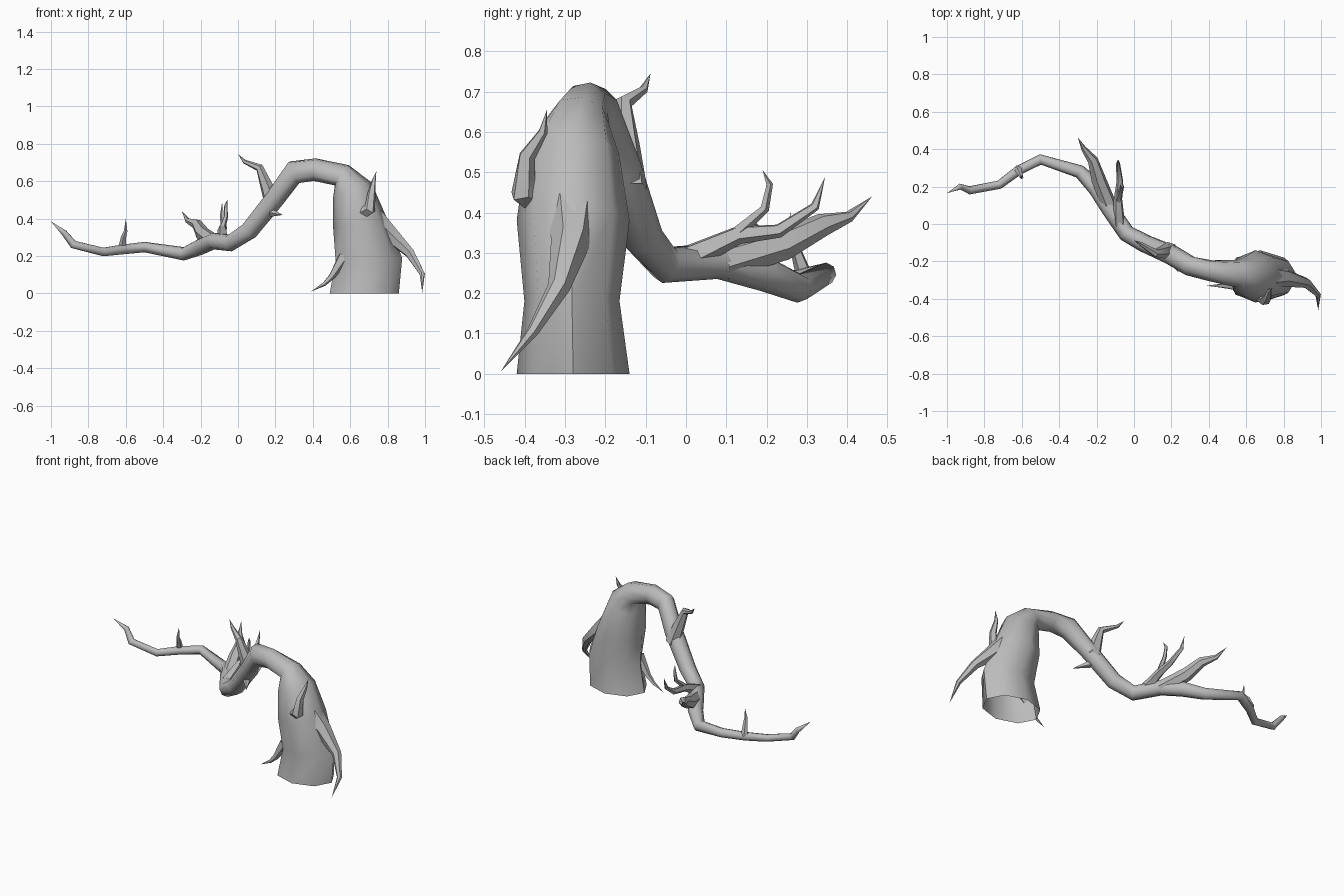
import bpy, bmesh, math
from mathutils import Vector

cube = bpy.data.objects.get("Cube")
if cube:
    bpy.data.objects.remove(cube)

bark = bpy.data.materials.new("grey_bark")
bark.use_nodes = True
GREY = (0.5, 0.5, 0.5, 1)
bark.diffuse_color = GREY
bark.node_tree.nodes["Principled BSDF"].inputs["Base Color"].default_value = GREY


def limb(name, path, sides=6, start=None, flat=1.0):
    """Tapering tube; each stop is (x, y, z, radius[, cross radius]), and the last closes to a tip."""
    pts = [Vector(p[:3]) for p in path]
    bm = bmesh.new()
    rings = []
    u = Vector((1, 0, 0)) if start else None
    for i, p in enumerate(path[:-1]):
        ahead = (pts[i + 1] - pts[i]).normalized()
        back = (pts[i] - pts[i - 1]).normalized() if i else ahead
        t = (ahead + back).normalized()
        if i == 0 and start:
            t = Vector(start)
        if u is None:
            u = t.orthogonal()
        u = (u - t * u.dot(t)).normalized()      # carry the frame along the path
        v = t.cross(u)
        ru, rv = p[3], (p[4] if len(p) > 4 else p[3] * flat)
        angles = [math.tau * k / sides for k in range(sides)]
        rings.append([bm.verts.new(pts[i] + u * ru * math.cos(a) + v * rv * math.sin(a))
                      for a in angles])
    for a, b in zip(rings, rings[1:]):
        for k in range(sides):
            n = (k + 1) % sides
            bm.faces.new((a[k], a[n], b[n], b[k]))
    tip = bm.verts.new(pts[-1])
    for k in range(sides):
        bm.faces.new((rings[-1][k], rings[-1][(k + 1) % sides], tip))
    mesh = bpy.data.meshes.new(name)
    bm.to_mesh(mesh)
    bm.free()
    mesh.materials.append(bark)
    ob = bpy.data.objects.new(name, mesh)
    bpy.context.collection.objects.link(ob)
    bpy.ops.object.select_all(action='DESELECT')
    ob.select_set(True)
    bpy.context.view_layer.objects.active = ob
    bpy.ops.object.shade_smooth_by_angle(angle=math.radians(50))
    return ob


# Trunk arching over into the long drooping bough, open at the foot
limb("trunk_and_bough", [
    (.675, -.28, 0, .185, .14), (.70, -.283, .18, .178, .118),
    (.65, -.28, .38, .145, .14), (.61, -.28, .55, .112, .115),
    (.555, -.265, .632, .066, .075), (.41, -.25, .662, .062, .058),
    (.30, -.225, .648, .068, .055), (.20, -.165, .51, .053, .055),
    (.06, -.105, .335, .05), (-.04, -.05, .27, .046), (-.13, .08, .28, .045),
    (-.20, .19, .25, .045), (-.29, .28, .212, .036), (-.50, .345, .248, .028),
    (-.62, .285, .235, .026), (-.72, .21, .222, .023), (-.88, .18, .262, .022),
    (-.93, .20, .325, .016), (-1.0, .165, .385)], sides=8, start=(0, 0, 1))

# Twigs growing from the trunk
limb("outer_root", [(.72, -.285, .40, .07), (.80, -.285, .33, .05), (.92, -.315, .215, .028),
                    (.985, -.38, .105, .015), (.985, -.46, .005)])
limb("front_twig", [(.64, -.35, .42, .04), (.705, -.405, .45, .033), (.715, -.395, .54, .022),
                    (.725, -.355, .60, .012), (.74, -.345, .655)], sides=5)
limb("inner_root", [(.57, -.33, .20, .035), (.50, -.33, .09, .018),
                    (.46, -.33, .05, .011), (.39, -.33, .01)], sides=5)

# Twigs growing from the bough
limb("upper_twig", [(.19, -.14, .46, .045), (.155, -.15, .57, .036), (.115, -.155, .672, .022),
                    (.035, -.105, .705, .011), (0, -.088, .745)])
limb("stub_twig", [(.12, -.12, .45, .03), (.19, -.18, .43, .02), (.24, -.26, .42)], sides=5)
limb("forked_twig", [(-.08, .0, .285, .035), (-.085, .13, .345, .024), (-.075, .23, .355, .018),
                     (-.085, .32, .415, .012), (-.085, .345, .488)], sides=5)
limb("fork_tip", [(-.085, .12, .345, .018), (-.065, .195, .41, .012),
                  (-.065, .207, .47, .009), (-.055, .19, .505)], sides=5)
limb("side_branch", [(-.13, .09, .275, .043), (-.19, .24, .32, .04), (-.22, .34, .37, .029),
                     (-.27, .405, .39, .014), (-.30, .462, .44)])
limb("end_twig", [(-.62, .295, .24, .022), (-.612, .275, .30, .015),
                  (-.60, .25, .335, .01), (-.60, .26, .40)], sides=5)
